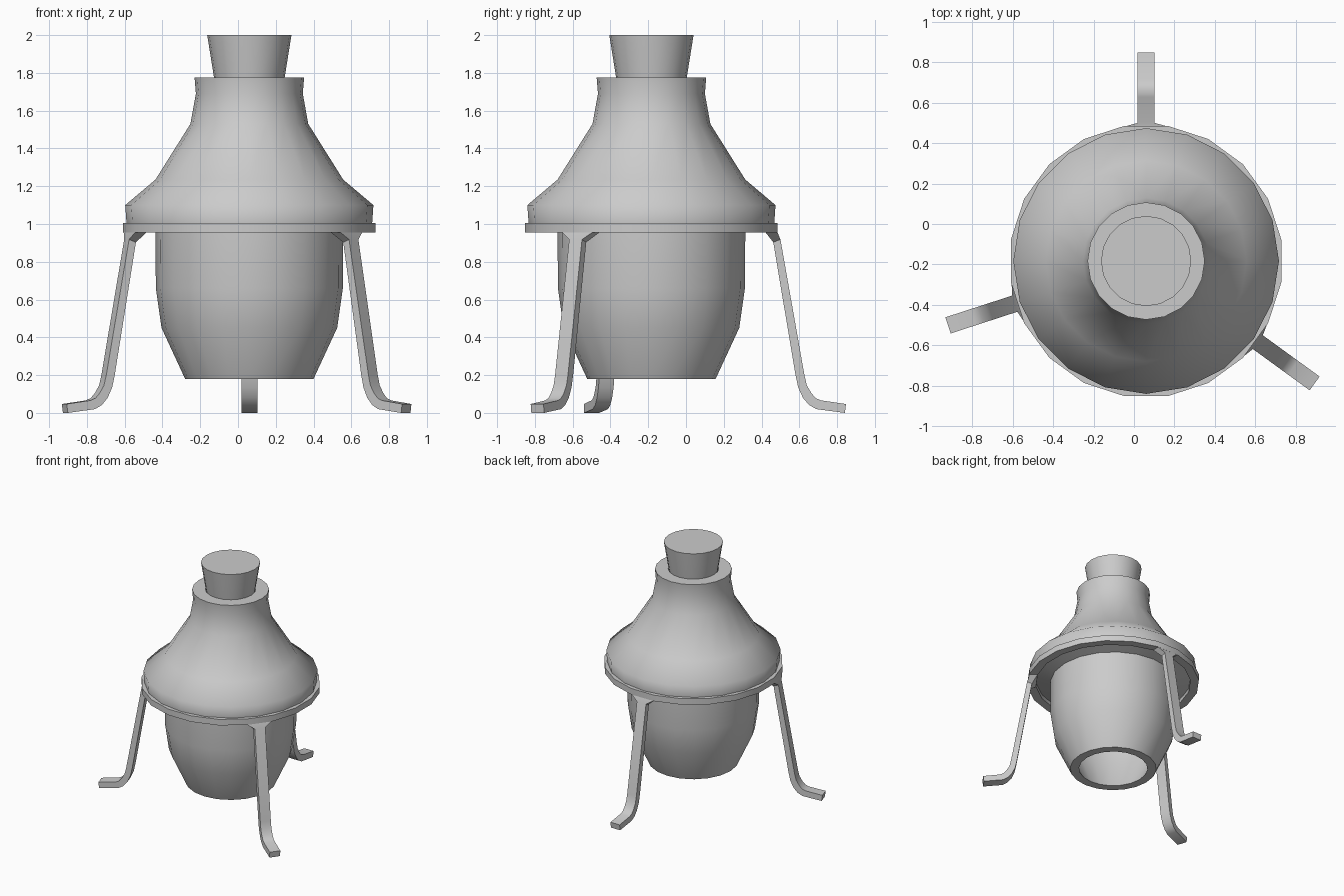
import bpy, bmesh, math
from mathutils import Vector, Matrix

if "Cube" in bpy.data.objects:
    bpy.data.objects.remove(bpy.data.objects["Cube"])

CX, CY, SIDES = 0.06, -0.183, 20


def finish(bm, name, smooth_angle):
    bmesh.ops.recalc_face_normals(bm, faces=bm.faces)
    mesh = bpy.data.meshes.new(name)
    bm.to_mesh(mesh)
    bm.free()
    obj = bpy.data.objects.new(name, mesh)
    bpy.context.collection.objects.link(obj)
    obj.location = (CX, CY, 0)
    bpy.ops.object.select_all(action='DESELECT')
    obj.select_set(True)
    bpy.context.view_layer.objects.active = obj
    bpy.ops.object.shade_smooth_by_angle(angle=math.radians(smooth_angle))
    return obj


def lathe(name, profile, offset=0.0, closed=False, smooth_angle=55):
    """Revolve (radius, z) points; an open profile gets flat end caps."""
    bm = bmesh.new()
    rings = []
    for r, z in profile:
        rings.append([bm.verts.new((r * math.cos(a), r * math.sin(a), z))
                      for a in (math.radians(offset) + 2 * math.pi * k / SIDES
                                for k in range(SIDES))])
    pairs = list(zip(rings, rings[1:]))
    if closed:
        pairs.append((rings[-1], rings[0]))
    for lo, hi in pairs:
        for k in range(SIDES):
            n = (k + 1) % SIDES
            bm.faces.new((lo[k], lo[n], hi[n], hi[k]))
    if not closed:
        bm.faces.new(rings[0])
        bm.faces.new(rings[-1])
    return finish(bm, name, smooth_angle)


# Bottle: outer wall going up, then inner wall coming back down to the open base
lathe("bottle", [
    (0.34, 0.18), (0.465, 0.45), (0.495, 0.66), (0.497, 0.955),
    (0.65, 1.0), (0.657, 1.1), (0.497, 1.235), (0.312, 1.53),
    (0.283, 1.69), (0.29, 1.775),
    (0.19, 1.775), (0.215, 1.69), (0.245, 1.52), (0.43, 1.21), (0.57, 1.08),
    (0.57, 1.03), (0.43, 0.97), (0.43, 0.66), (0.40, 0.46), (0.27, 0.18),
], closed=True)

# Stopper
lathe("stopper", [(0.17, 1.68), (0.187, 1.775), (0.223, 2.0)])

# Support ring, turned half a side from the bottle
lathe("support_ring", [(0.61, 0.955), (0.677, 0.955), (0.677, 1.005), (0.61, 1.005)],
      offset=9, closed=True, smooth_angle=30)

# Leg sections: (outer r, outer z, inner r, inner z, half width)
LEG = [
    (0.667, 0.957, 0.603, 0.957, 0.10),
    (0.683, 0.918, 0.645, 0.903, 0.042),
    (0.810, 0.20, 0.763, 0.20, 0.042),
    (0.823, 0.145, 0.777, 0.135, 0.042),
    (0.847, 0.104, 0.802, 0.08, 0.042),
    (0.870, 0.078, 0.834, 0.042, 0.042),
    (0.898, 0.066, 0.873, 0.02, 0.042),
    (1.030, 0.047, 1.024, 0.0, 0.042),
]


def leg(name, degrees):
    bm = bmesh.new()
    rot = Matrix.Rotation(math.radians(degrees), 3, 'Z')
    loops = [[bm.verts.new(rot @ Vector(p)) for p in
              ((ro, -w, zo), (ro, w, zo), (ri, w, zi), (ri, -w, zi))]
             for ro, zo, ri, zi, w in LEG]
    for a, b in zip(loops, loops[1:]):
        for k in range(4):
            n = (k + 1) % 4
            bm.faces.new((a[k], a[n], b[n], b[k]))
    bm.faces.new(loops[0])
    bm.faces.new(loops[-1])
    finish(bm, name, 35)


# Three legs under the ring
for name, deg in (("back_leg", 90), ("left_leg", 198), ("right_leg", 324)):
    leg(name, deg)
